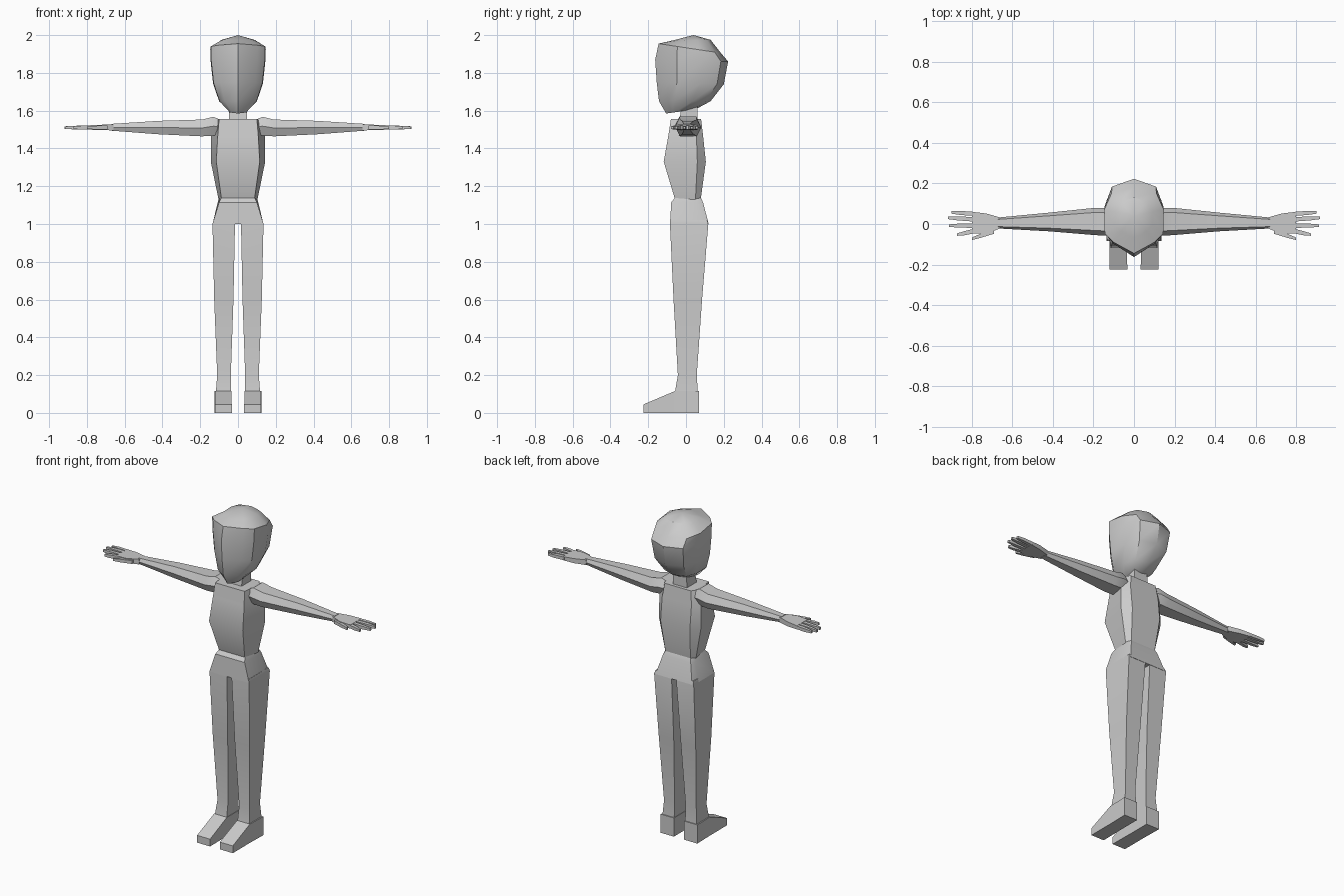
import bpy, bmesh
from mathutils import Vector

if "Cube" in bpy.data.objects:
    bpy.data.objects.remove(bpy.data.objects["Cube"])


def loft(name, rings, mirror=False, angle=30):
    """Skin a stack of equally sized rings, capping both ends."""
    bm = bmesh.new()
    loops = [[bm.verts.new(Vector(p)) for p in ring] for ring in rings]
    n = len(rings[0])
    for a, b in zip(loops, loops[1:]):
        for i in range(n):
            j = (i + 1) % n
            bm.faces.new((a[i], a[j], b[j], b[i]))
    bm.faces.new(loops[0])
    bm.faces.new(loops[-1])
    bmesh.ops.remove_doubles(bm, verts=bm.verts, dist=0.0005)
    bmesh.ops.recalc_face_normals(bm, faces=bm.faces)
    me = bpy.data.meshes.new(name)
    bm.to_mesh(me)
    bm.free()
    ob = bpy.data.objects.new(name, me)
    bpy.context.collection.objects.link(ob)
    if mirror:
        m = ob.modifiers.new("Mirror", 'MIRROR')
        m.use_mirror_merge = False
    if angle:
        bpy.ops.object.select_all(action='DESELECT')
        ob.select_set(True)
        bpy.context.view_layer.objects.active = ob
        bpy.ops.object.shade_smooth_by_angle(angle=angle * 0.0174533)
    return ob


def rect_z(z, x0, x1, y0, y1):
    return [(x0, y0, z), (x1, y0, z), (x1, y1, z), (x0, y1, z)]


def rect_y(y, x0, x1, z0, z1):
    return [(x0, y, z0), (x1, y, z0), (x1, y, z1), (x0, y, z1)]


def rect_x(x, y0, y1, z0, z1):
    return [(x, y0, z0), (x, y1, z0), (x, y1, z1), (x, y0, z1)]


def body_ring(z, front, side, back):
    """Symmetric six sided section from its right-hand corners."""
    right = [front, side, back]
    return [(x, y, z) for x, y in right] + [(-x, y, z) for x, y in right[::-1]]


def head_ring(zf, zb, f, b, w):
    """Head section: pointed face, broad sides, rounded back."""
    half = [(0, 0), (.7, .17), (.98, .3), (1, .65), (.75, .9), (0, 1)]
    pts = half + [(-x, t) for x, t in half[-2:0:-1]]
    return [(x * w, f + (b - f) * t, zf + (zb - zf) * t) for x, t in pts]


def arm_ring(x, y0, y1, z0, z1):
    """Six sided arm section with slanted front and back."""
    m, d = (z0 + z1) / 2, (y1 - y0) * 0.17
    return [(x, y0, m), (x, y0 + d, z0), (x, y1 - d, z0),
            (x, y1, m), (x, y1 - d, z1), (x, y0 + d, z1)]


# Head
loft("head", [
    head_ring(1.585, 1.607, -.105, .05, .045),
    head_ring(1.65, 1.65, -.143, .13, .10),
    head_ring(1.75, 1.74, -.155, .20, .132),
    head_ring(1.87, 1.86, -.163, .223, .145),
    head_ring(1.955, 1.905, -.145, .185, .147),
    head_ring(1.972, 1.975, -.07, .13, .09),
    head_ring(2.0, 2.0, .04, .04, 0)], angle=35)

# Neck
loft("neck", [rect_z(1.52, -.05, .05, -.04, .06),
              rect_z(1.64, -.045, .045, -.02, .06)])

# Torso
loft("torso", [
    body_ring(1.555, (.10, -.08), (.115, .04), (.09, .08)),
    body_ring(1.47, (.107, -.093), (.142, .055), (.10, .09)),
    body_ring(1.33, (.115, -.118), (.144, .06), (.10, .105)),
    body_ring(1.13, (.087, -.058), (.103, .05), (.085, .078))])

# Hips
loft("hips", [
    body_ring(1.14, (.088, -.058), (.10, .05), (.085, .078)),
    body_ring(1.115, (.10, -.078), (.107, .06), (.095, .09)),
    body_ring(1.0, (.135, -.085), (.135, .07), (.125, .12))])

# Legs
loft("legs", [
    rect_z(1.02, .016, .13, -.083, .112),
    rect_z(1.0, .016, .135, -.085, .118),
    rect_z(.60, .024, .126, -.066, .085),
    rect_z(.20, .038, .110, -.043, .057),
    rect_z(.10, .037, .118, -.06, .063)], mirror=True)

# Feet
loft("feet", [
    rect_y(.068, .035, .125, 0, .115),
    rect_y(-.06, .035, .122, 0, .115),
    rect_y(-.225, .033, .122, 0, .045)], mirror=True, angle=0)

# Arms
loft("arms", [
    arm_ring(.08, -.045, .065, 1.48, 1.545),
    arm_ring(.13, -.058, .078, 1.468, 1.568),
    arm_ring(.19, -.055, .08, 1.464, 1.553),
    arm_ring(.42, -.036, .056, 1.475, 1.546),
    arm_ring(.67, -.022, .032, 1.494, 1.53)], mirror=True)

# Palms
loft("palms", [
    rect_x(.66, -.022, .032, 1.496, 1.528),
    rect_x(.73, -.048, .052, 1.497, 1.525),
    rect_x(.80, -.046, .06, 1.500, 1.522)], mirror=True)

# Fingers and thumbs: base x, base y, tip x, tip y, base half width
fingers = [(.79, .050, .90, .057, .010), (.79, .023, .918, .030, .011),
           (.79, -.008, .912, -.008, .011), (.79, -.035, .872, -.052, .011),
           (.69, -.030, .80, -.073, .018)]
for i, (x0, y0, x1, y1, w) in enumerate(fingers):
    xm, ym = x0 + (x1 - x0) * .6, y0 + (y1 - y0) * .65
    loft("thumbs" if i == 4 else f"fingers_{i + 1}", [
        rect_x(x0, y0 - w, y0 + w, 1.501, 1.521),
        rect_x(xm, ym - .010, ym + .010, 1.501, 1.52),
        rect_x(x1, y1 - .006, y1 + .006, 1.503, 1.517)], mirror=True)
